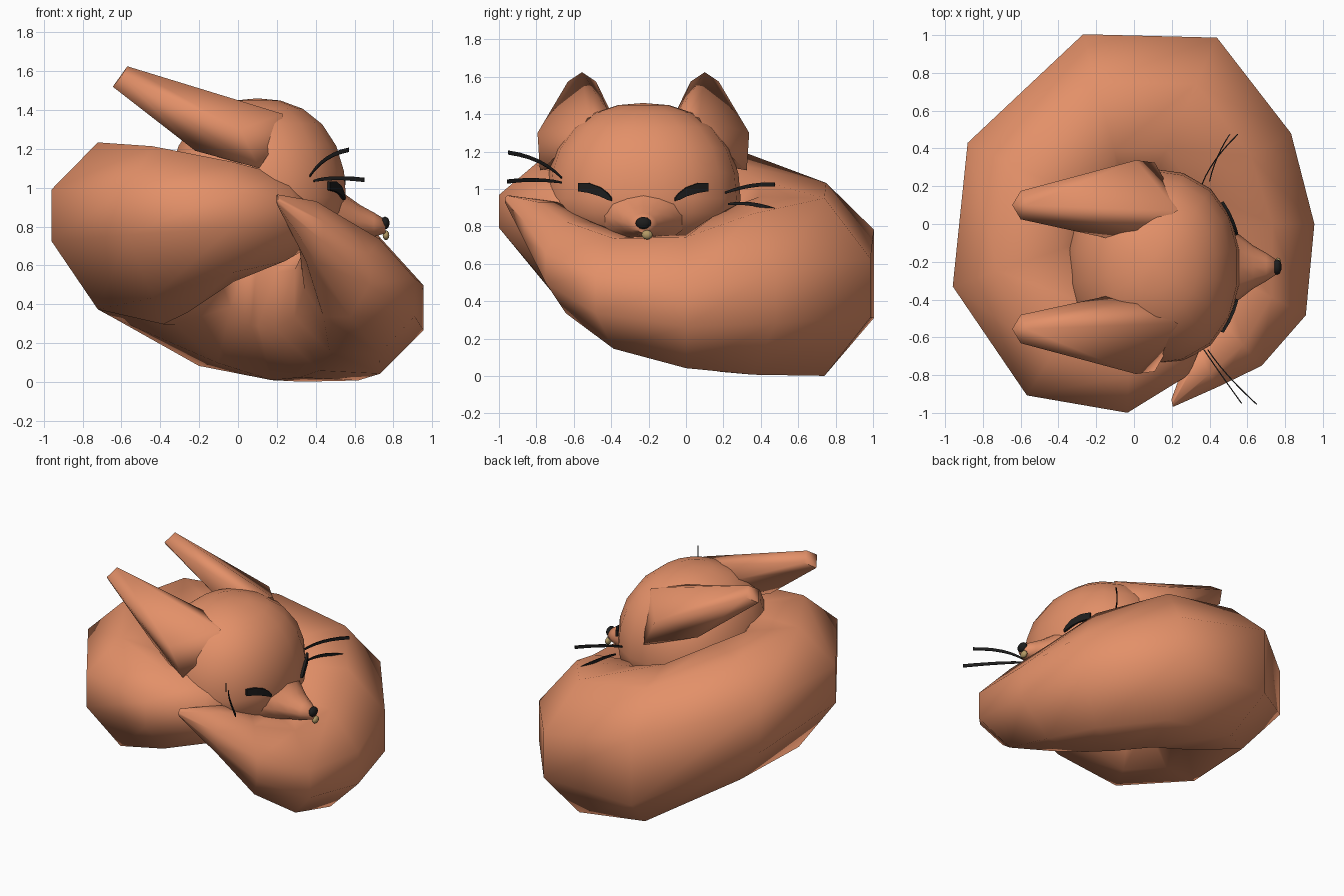
import bpy, bmesh, math
from mathutils import Vector

if "Cube" in bpy.data.objects:
    bpy.data.objects.remove(bpy.data.objects["Cube"])

def material(name, rgb):
    m = bpy.data.materials.new(name)
    m.diffuse_color = (*rgb, 1)
    m.use_nodes = True
    m.node_tree.nodes["Principled BSDF"].inputs["Base Color"].default_value = m.diffuse_color
    return m

FUR = material("fur", (0.77, 0.28, 0.14))
DARK = material("dark", (0.012, 0.012, 0.012))
TAN = material("tan", (0.45, 0.32, 0.13))
MID = -0.228          # head symmetry plane in y

def finish(name, bm, mat, angle=60):
    bmesh.ops.recalc_face_normals(bm, faces=bm.faces)
    me = bpy.data.meshes.new(name)
    bm.to_mesh(me)
    bm.free()
    ob = bpy.data.objects.new(name, me)
    bpy.context.collection.objects.link(ob)
    me.materials.append(mat)
    bpy.ops.object.select_all(action='DESELECT')
    ob.select_set(True)
    bpy.context.view_layer.objects.active = ob
    bpy.ops.object.shade_smooth_by_angle(angle=math.radians(angle))
    return ob

def loft(name, rings, mat, angle=60):
    bm = bmesh.new()
    vs = [[bm.verts.new(p) for p in r] for r in rings]
    n = len(vs[0])
    for a, b in zip(vs, vs[1:]):
        for i in range(n):
            j = (i + 1) % n
            bm.faces.new((a[i], a[j], b[j], b[i]))
    bm.faces.new(vs[0])
    bm.faces.new(vs[-1])
    return finish(name, bm, mat, angle)

# curled body and tail: angle, centre radius, half width, centre z, half height,
# outward tilt, height factor of the outer side facet
stations = [
    (-78, .97, .02, .94, .025, 0, 1), (-63, .83, .14, .775, .155, 0, .8),
    (-48, .76, .25, .58, .245, 0, .8), (-28, .68, .35, .445, .295, -.01, .8),
    (0, .575, .38, .40, .35, -.02, .8), (30, .54, .42, .445, .43, -.02, .8),
    (66, .62, .46, .48, .475, -.01, .8), (105, .59, .45, .565, .475, -.02, 1.2),
    (154, .54, .44, .745, .43, .05, .9), (199, .585, .43, .765, .43, .10, .75),
    (238, .66, .41, .785, .39, .10, .75), (268, .67, .33, .825, .285, .06, .75),
    (290, .60, .25, .83, .22, .03, .9), (310, .45, .20, .86, .18, 0, 1)]
rings = []
for ang, R, rh, z, rv, tilt, side in stations:
    d = Vector((math.cos(math.radians(ang)), math.sin(math.radians(ang)), 0))
    k = 1 / math.cos(math.pi / 8)
    ring = []
    for i in range(8):
        t = math.pi / 8 + i * math.pi / 4
        f = side if i in (0, 7) else 1
        h = max(z + k * f * rv * math.sin(t) + tilt * math.cos(t), 0)
        ring.append(d * (R + k * rh * math.cos(t)) + Vector((0, 0, h)))
    rings.append(ring)
loft("curled_body_and_tail", rings, FUR, 75)

# head: boxy ellipsoid, flatter below than above
HC, HR, E, LOW = Vector((.1, MID, .95)), (.46, .52, .51), 2.25, .29
bm = bmesh.new()
bmesh.ops.create_uvsphere(bm, u_segments=18, v_segments=12, radius=1)
for v in bm.verts:
    s = sum(abs(c) ** E for c in v.co) ** (-1 / E)
    rz = HR[2] if v.co.z > 0 else LOW
    v.co = HC + Vector([c * s * r for c, r in zip(v.co, (HR[0], HR[1], rz))])
finish("head", bm, FUR)

def face_x(y, z):
    rz = HR[2] if z > HC.z else LOW
    q = 1 - abs((y - HC.y) / HR[1]) ** E - abs((z - HC.z) / rz) ** E
    return HC.x + HR[0] * max(q, 0) ** (1 / E)

# snout: x, z, half width, half height
snout = [(.46, .87, .24, .18), (.56, .845, .17, .115), (.63, .825, .115, .085),
         (.70, .81, .075, .062), (.76, .80, .035, .035)]
loft("snout", [[(x, MID + w * math.cos(i * math.pi / 6), z + h * math.sin(i * math.pi / 6))
                for i in range(12)] for x, z, w, h in snout], FUR)

# nose and mouth
def ball(name, c, r, mat):
    bm = bmesh.new()
    bmesh.ops.create_uvsphere(bm, u_segments=10, v_segments=6, radius=1)
    for v in bm.verts:
        v.co = Vector([a + b * q for a, b, q in zip(c, v.co, r)])
    finish(name, bm, mat)

ball("nose", (.757, MID, .818), (.025, .042, .033), DARK)
ball("mouth", (.762, MID + .02, .755), (.018, .03, .025), TAN)

# ears: convex wedges, mirrored across the head
ear = [(.23, .07, 1.38), (.22, .13, 1.27), (.01, .338, 1.30), (.11, .325, 1.10),
       (-.12, -.08, 1.36), (.06, -.04, 1.41), (.0, .10, 1.14), (-.22, .18, 1.19),
       (-.57, .10, 1.625), (-.60, .175, 1.575), (-.645, .10, 1.52), (-.60, .025, 1.575)]
for side, name in ((1, "right_ear"), (-1, "left_ear")):
    bm = bmesh.new()
    for x, y, z in ear:
        bm.verts.new((x, MID + side * (y - MID), z))
    bmesh.ops.convex_hull(bm, input=bm.verts)
    finish(name, bm, FUR, 80)

# ribbons for closed eyes and whiskers
def ribbon(name, pts, heights, thick):
    pts = [Vector(p) for p in pts]
    d = pts[-1] - pts[0]
    n = Vector((-d.y, d.x, 0)).normalized() * thick
    rings = []
    for p, h in zip(pts, heights):
        u = Vector((0, 0, h))
        rings.append([p + n + u, p - n + u, p - n - u, p + n - u])
    loft(name, rings, DARK, 40)

eye = [(.345, 1.01, .022), (.29, 1.005, .026), (.23, .985, .024), (.19, .96, .018), (.17, .945, .008)]
for side, name in ((1, "right_eye"), (-1, "left_eye")):
    pts = []
    for off, z, h in eye:
        y = MID + side * off
        pts.append((face_x(y, z) + .002, y, z))
    ribbon(name, pts, [e[2] for e in eye], .008)

whiskers = [
    ((.37, -.665, 1.06), (.44, -.77, 1.17), (.57, -.95, 1.195)),
    ((.39, -.665, 1.035), (.48, -.80, 1.06), (.65, -.955, 1.04)),
    ((.36, .21, .98), (.41, .34, 1.03), (.55, .475, 1.025)),
    ((.40, .225, .92), (.43, .36, .935), (.51, .48, .885))]
for k, (a, b, c) in enumerate(whiskers):
    a, b, c = Vector(a), Vector(b), Vector(c)
    pts = [a * (1 - t) ** 2 + b * 2 * t * (1 - t) + c * t * t for t in (i / 6 for i in range(7))]
    ribbon(f"whisker_{k + 1}", pts, [.005, .008, .009, .01, .01, .011, .011], .003)
